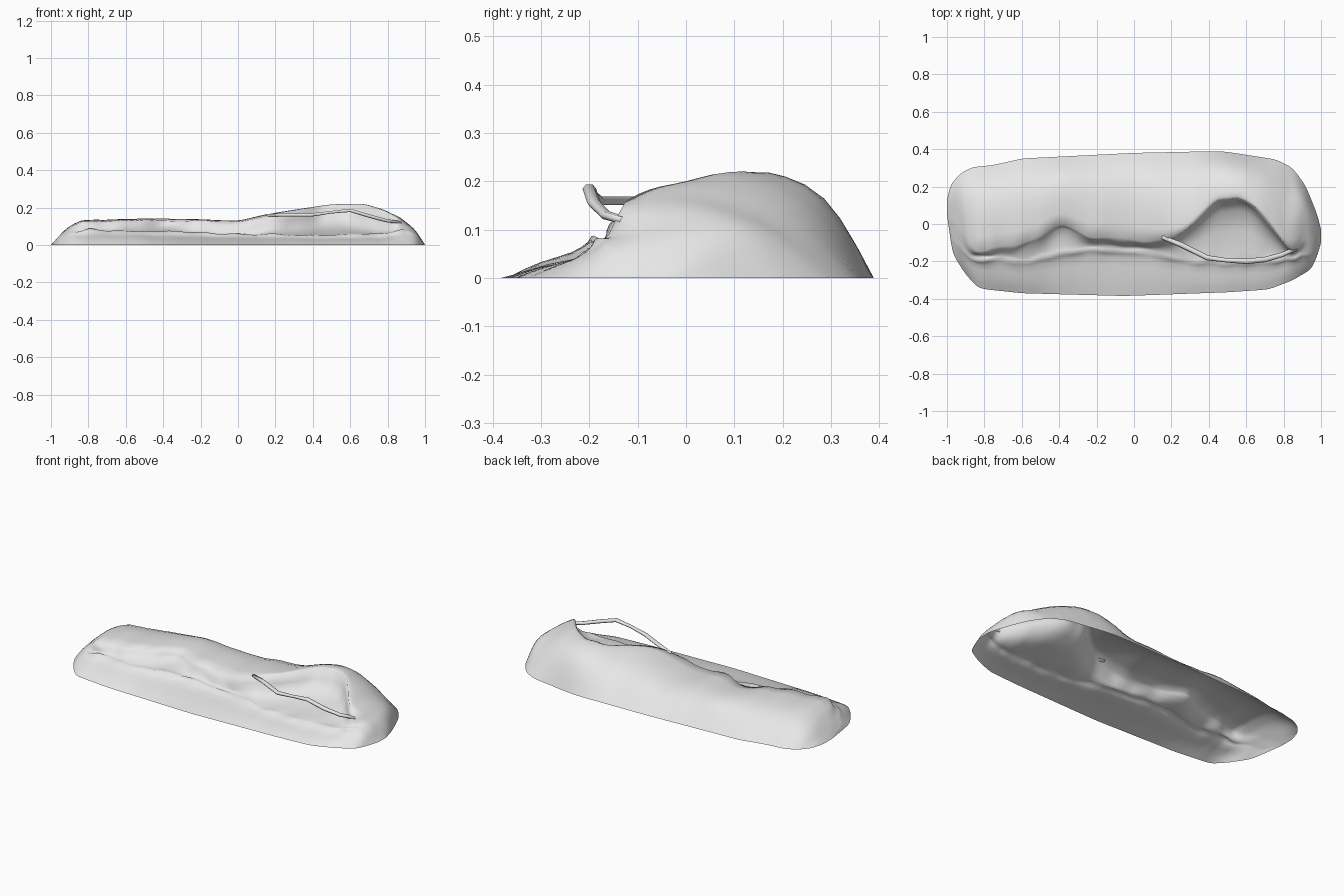
import bpy, bmesh, math, random
from mathutils import Vector

random.seed(4)
cube = bpy.data.objects.get("Cube")
if cube:
    bpy.data.objects.remove(cube, do_unlink=True)

mat = bpy.data.materials.new("pale grey")
mat.use_nodes = True
mat.diffuse_color = (0.8, 0.8, 0.8, 1)
mat.node_tree.nodes["Principled BSDF"].inputs["Base Color"].default_value = (0.8, 0.8, 0.8, 1)


def sample(curve, x):
    """Linear lookup along a short guide line."""
    for (a, p), (b, q) in zip(curve, curve[1:]):
        if x <= b:
            return p + (q - p) * max(0, (x - a) / (b - a))
    return curve[-1][1]


def mix(a, b, t):
    return a + (b - a) * t


# Plan outline of the mound
front_edge = [(-1, .05), (-.97, -.16), (-.9, -.27), (-.83, -.345), (-.6, -.37), (-.05, -.385),
              (.5, -.365), (.72, -.35), (.85, -.3), (.95, -.24), (.98, -.17), (1, -.1)]
back_edge = [(-1, .13), (-.98, .21), (-.93, .27), (-.86, .305), (-.75, .315), (-.6, .35),
             (0, .38), (.47, .39), (.76, .345), (.85, .3), (.92, .2), (.98, .05), (1, -.03)]
# Folded lip along the front, and the broken cliff behind it
lip_line = [(-.9, -.18), (-.6, -.21), (-.35, -.15), (-.2, -.13), (0, -.15), (.15, -.17),
            (.3, -.2), (.6, -.22), (.8, -.2), (.92, -.17)]
lip_height = [(-.9, .07), (-.8, .085), (-.6, .08), (-.2, .065), (.05, .055), (.15, .06),
              (.3, .05), (.75, .055), (.86, .08)]
cliff_line = [(-.9, -.15), (-.65, -.13), (-.5, -.07), (-.38, .01), (-.25, -.07), (0, -.1),
              (.15, -.1), (.28, -.03), (.36, .05), (.42, .12), (.58, .14), (.68, .05),
              (.78, -.06), (.83, -.15), (.95, -.14)]
crest_height = [(-1, 0), (-.93, .08), (-.85, .135), (-.5, .145), (-.2, .14), (0, .13), (.12, .165),
                (.3, .185), (.42, .21), (.52, .225), (.68, .22), (.78, .19), (.87, .15),
                (.95, .08), (1, 0)]
# How strongly the hollow shapes the section: sharp rim and sloping back
hollow = [(-1, 0), (.05, 0), (.3, 1), (.8, 1), (.9, 0)]
# Where the fold dies out into the plain rounded ends
rounded = [(-.94, 1), (-.86, 0), (.86, 0), (.94, 1)]


def section(x):
    """Cross-section of the mound from the front edge over to the back edge."""
    yf, yb = sample(front_edge, x), sample(back_edge, x)
    width = yb - yf
    h, r = sample(hollow, x), sample(rounded, x)
    top = sample(crest_height, x)
    lip = mix(max(sample(lip_line, x), yf + width * .2), yf + width * .2, r)
    cliff = mix(max(sample(cliff_line, x), lip + width * .07), yf + width * .42, r)
    lz = mix(sample(lip_height, x), top * .68, r)
    floor = mix(lz * (.9 + .15 * h), top * .75, r)
    base = mix(floor, top, mix(.42, .2, h))
    depth = yb - cliff
    return [(yf, 0), (yf + (lip - yf) * .4, lz * .45), (lip - width * .03, lz * mix(.65, .85, r)),
            (lip, lz), (lip + width * .03, floor), (cliff - width * .02, mix(base, top * .92, r)),
            (cliff, top * (.92 + .06 * h)), (cliff + depth * (.35 - .23 * h), top),
            (cliff + depth * (.62 - .14 * h), top * (.92 - .02 * h)),
            (cliff + depth * (.8 - .05 * h), top * (.65 - .03 * h)), (yb, 0)]


# Mound: open shell lofted through the sections
LIP_ROW, RIM_ROW = 3, 6
bm = bmesh.new()
crease = bm.edges.layers.float.new("crease_edge")
stations = 54
rows = []
for i in range(stations + 1):
    x = math.sin(math.pi * (i / stations - .5))
    row = []
    for j, (y, z) in enumerate(section(x)):
        rough = .016 if LIP_ROW <= j <= RIM_ROW and abs(x) < .9 else .006
        if z > .02:
            y += random.uniform(-rough, rough)
            z += random.uniform(-rough, rough) * .5
        row.append(bm.verts.new((x, y, z)))
    rows.append(row)
for a, b in zip(rows, rows[1:]):
    for j in range(len(a) - 1):
        bm.faces.new((a[j], b[j], b[j + 1], a[j + 1]))
    if abs(a[0].co.x) < .88:
        for j in (LIP_ROW, RIM_ROW):
            bm.edges.get((a[j], b[j]))[crease] = .7
mesh = bpy.data.meshes.new("mound_shell")
bm.to_mesh(mesh)
bm.free()
mound = bpy.data.objects.new("mound_shell", mesh)
bpy.context.collection.objects.link(mound)
mesh.materials.append(mat)
sub = mound.modifiers.new("soften", 'SUBSURF')
sub.levels = sub.render_levels = 1
for poly in mesh.polygons:
    poly.use_smooth = True


def strand(name, points, radius, sides=6):
    """Thin irregular strip following a path."""
    bm = bmesh.new()
    rings = []
    for i, p in enumerate(points):
        p = Vector(p)
        ahead = Vector(points[min(i + 1, len(points) - 1)]) - Vector(points[max(i - 1, 0)])
        side = ahead.cross(Vector((0, 0, 1))).normalized()
        up = side.cross(ahead).normalized()
        r = radius * random.uniform(.8, 1.2)
        rings.append([bm.verts.new(p + r * (side * math.cos(k * math.tau / sides) * 1.4
                                            + up * math.sin(k * math.tau / sides)))
                      for k in range(sides)])
    for a, b in zip(rings, rings[1:]):
        for k in range(sides):
            n = (k + 1) % sides
            bm.faces.new((a[k], a[n], b[n], b[k]))
    bm.faces.new(rings[0])
    bm.faces.new(rings[-1])
    bmesh.ops.recalc_face_normals(bm, faces=bm.faces)
    me = bpy.data.meshes.new(name)
    bm.to_mesh(me)
    bm.free()
    me.materials.append(mat)
    ob = bpy.data.objects.new(name, me)
    bpy.context.collection.objects.link(ob)
    for poly in me.polygons:
        poly.use_smooth = True


# Loose strip arching across the front of the hollow, rooted at both ends
strand("arched_strip", [(.15, -.07, .158), (.25, -.11, .16), (.39, -.18, .16), (.5, -.195, .175),
                        (.6, -.2, .185), (.7, -.19, .155), (.79, -.165, .13), (.87, -.13, .12)], .009)
